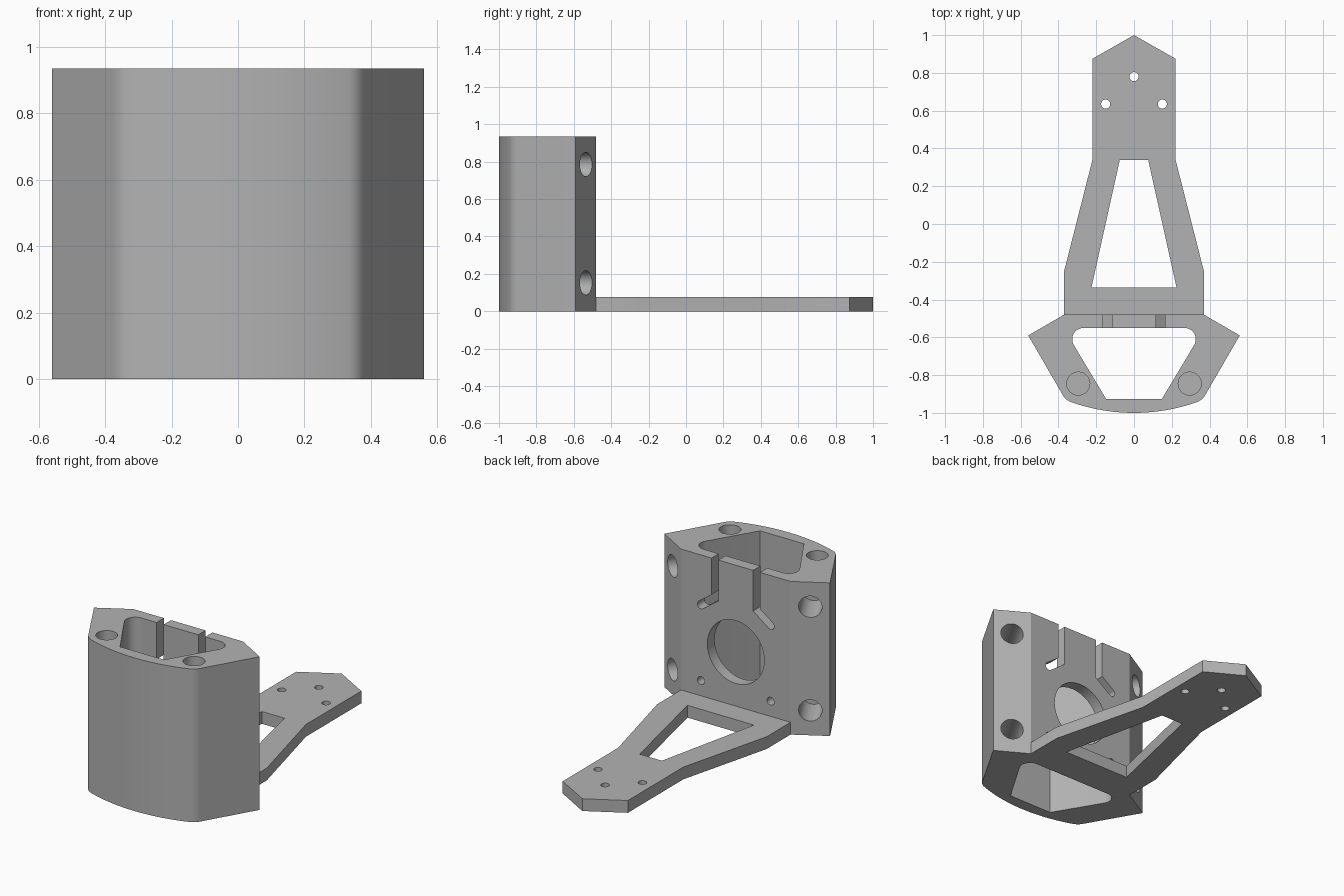
import bpy, bmesh
from math import sin, cos, radians
from mathutils import Matrix, Vector

if "Cube" in bpy.data.objects:
    bpy.data.objects.remove(bpy.data.objects["Cube"], do_unlink=True)

grey = bpy.data.materials.new("plain_grey")
grey.use_nodes = True
grey.diffuse_color = (0.45, 0.45, 0.45, 1)
grey.node_tree.nodes["Principled BSDF"].inputs["Base Color"].default_value = grey.diffuse_color


def arc(cx, cy, r, start, end, steps):
    angles = [radians(start + (end - start) * i / steps) for i in range(steps + 1)]
    return [(cx + r * cos(a), cy + r * sin(a)) for a in angles]


def circle(cx, cy, r):
    return arc(cx, cy, r, 0, 360, 40)[:-1]


def mirrored(half):
    """Close a right-hand outline with its mirror image."""
    return half + [(-x, y) for x, y in reversed(half) if abs(x) > 1e-4]


def prism(name, outline, low, high, matrix=Matrix()):
    bm = bmesh.new()
    base = bm.faces.new([bm.verts.new((x, y, low)) for x, y in outline])
    top = bmesh.ops.extrude_face_region(bm, geom=[base])["geom"]
    verts = [v for v in top if isinstance(v, bmesh.types.BMVert)]
    bmesh.ops.translate(bm, verts=verts, vec=(0, 0, high - low))
    bm.transform(matrix)
    bmesh.ops.recalc_face_normals(bm, faces=bm.faces)
    mesh = bpy.data.meshes.new(name)
    bm.to_mesh(mesh)
    bm.free()
    mesh.materials.append(grey)
    obj = bpy.data.objects.new(name, mesh)
    bpy.context.collection.objects.link(obj)
    return obj


def activate(obj):
    bpy.ops.object.select_all(action="DESELECT")
    obj.select_set(True)
    bpy.context.view_layer.objects.active = obj


def cut(obj, *prism_args):
    cutter = prism("cutter", *prism_args)
    cutter.hide_render = True
    mod = obj.modifiers.new("cut", "BOOLEAN")
    mod.operation, mod.solver, mod.object = "DIFFERENCE", "EXACT", cutter
    activate(obj)
    bpy.ops.object.modifier_apply(modifier=mod.name)
    bpy.data.objects.remove(cutter, do_unlink=True)


HEIGHT = 0.935
ARM_THICK = 0.075
BACK = -0.48

# Housing: curved front, rounded corners, slanted flanks
half = [(0.37, BACK), (0.56, -0.59)]
half += arc(0.307, -0.867, 0.08, -30, -70.5, 8)
half += arc(0, 0, 1, -70.5, -90, 10)[1:]
housing = prism("motor_housing", mirrored(half), 0, HEIGHT)

# Open shaft through the housing
shaft = arc(0.267, -0.61, 0.06, 90, -30, 10) + [(0.148, -0.926)]
cut(housing, mirrored(shaft), -0.1, 1.1)

# Back plate: large opening, lower screw holes, bent slots open at the top
upright = Matrix.Rotation(radians(90), 4, "X")
cut(housing, circle(0, 0.405, 0.192), 0.45, 0.58, upright)
slot = [(0.117, 1.1), (0.164, 1.1), (0.164, 0.711)]
slot += arc(0.235, 0.63, 0.024, 54, -126, 10) + [(0.117, 0.687)]
for side in (-1, 1):
    cut(housing, circle(side * 0.235, 0.168, 0.024), 0.45, 0.58, upright)
    cut(housing, [(side * x, z) for x, z in slot], 0.45, 0.58, upright)
    # Blind holes in the top
    cut(housing, circle(side * 0.295, -0.845, 0.061), HEIGHT - 0.25, 1.1)
    # Blind holes in the slanted rear faces
    inward = Vector((-side * 0.5, -0.866, 0)).to_track_quat("Z", "Y").to_matrix().to_4x4()
    for z in (0.152, 0.785):
        place = Matrix.Translation((side * 0.465, -0.535, z)) @ inward
        cut(housing, circle(0, 0, 0.065), -0.1, 0.22, place)

# Flat arm with a pointed tip, a tapered window and three screw holes
arm = prism("mounting_arm", mirrored(
    [(0.37, BACK), (0.37, -0.25), (0.22, 0.34), (0.22, 0.875), (0, 1)]), 0, ARM_THICK)
cut(arm, mirrored([(0.225, -0.335), (0.075, 0.34)]), -0.1, 0.2)
for x, y in ((0, 0.78), (-0.15, 0.635), (0.15, 0.635)):
    cut(arm, circle(x, y, 0.024), -0.1, 0.2)

for part in (housing, arm):
    activate(part)
    bpy.ops.object.shade_smooth_by_angle(angle=radians(25))
